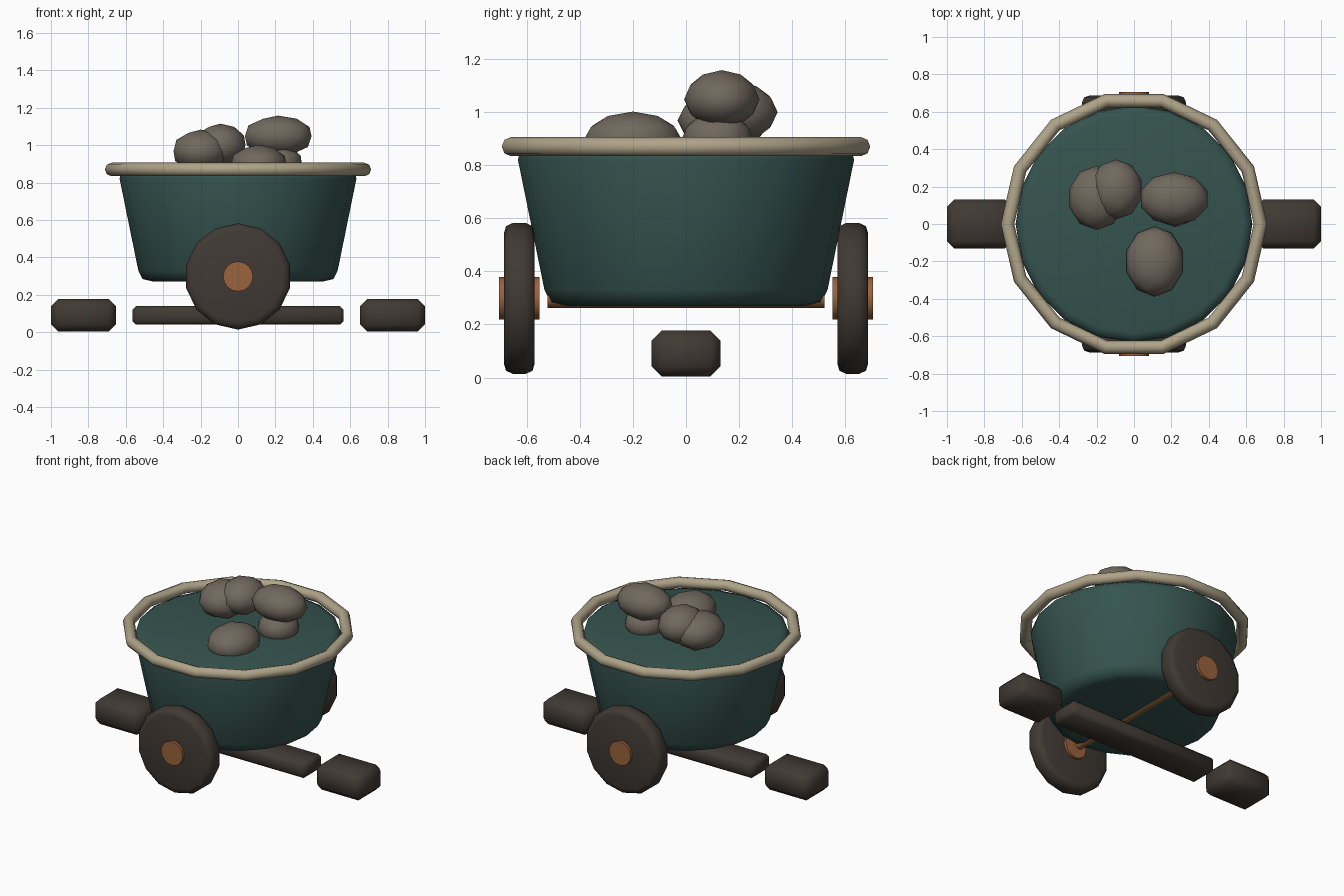
import bpy, bmesh, math
from mathutils import Matrix

if "Cube" in bpy.data.objects:
    bpy.data.objects.remove(bpy.data.objects["Cube"], do_unlink=True)


def material(name, rgb):
    mat = bpy.data.materials.new(name)
    mat.use_nodes = True
    color = (*rgb, 1)
    mat.diffuse_color = color
    mat.node_tree.nodes["Principled BSDF"].inputs["Base Color"].default_value = color
    return mat


teal = material("teal", (0.036, 0.088, 0.078))
cream = material("cream", (0.43, 0.37, 0.25))
stone_grey = material("stone grey", (0.165, 0.14, 0.112))
dark_wood = material("dark wood", (0.052, 0.042, 0.034))
copper = material("copper", (0.32, 0.125, 0.046))


def add_object(name, bm, mat, location=(0, 0, 0)):
    bmesh.ops.recalc_face_normals(bm, faces=bm.faces)
    mesh = bpy.data.meshes.new(name)
    bm.to_mesh(mesh)
    bm.free()
    mesh.materials.append(mat)
    for face in mesh.polygons:
        face.use_smooth = True
    obj = bpy.data.objects.new(name, mesh)
    obj.location = location
    bpy.context.collection.objects.link(obj)
    return obj


def lathe(name, profile, sides, mat, location=(0, 0, 0), along_y=False, closed=False):
    """Rings of (radius, height) round an axis, capped or joined end to end."""
    bm = bmesh.new()
    rings = []
    for radius, height in profile:
        ring = []
        for i in range(sides):
            a = math.tau * i / sides
            u, v = radius * math.cos(a), radius * math.sin(a)
            ring.append(bm.verts.new((v, height, u) if along_y else (u, v, height)))
        rings.append(ring)
    pairs = list(zip(rings, rings[1:]))
    if closed:
        pairs.append((rings[-1], rings[0]))
    else:
        bm.faces.new(rings[0])
        bm.faces.new(rings[-1])
    for low, high in pairs:
        for i in range(sides):
            j = (i + 1) % sides
            bm.faces.new((low[i], low[j], high[j], high[i]))
    return add_object(name, bm, mat, location)


def block(name, size, location, chamfer):
    bm = bmesh.new()
    bmesh.ops.create_cube(bm, size=1, matrix=Matrix.Diagonal((*size, 1)))
    bmesh.ops.bevel(bm, geom=bm.edges[:], offset=chamfer, segments=1,
                    affect='EDGES', clamp_overlap=True)
    return add_object(name, bm, dark_wood, location)


def stone(name, location, radii):
    bm = bmesh.new()
    bmesh.ops.create_icosphere(bm, subdivisions=2, radius=1,
                               matrix=Matrix.Diagonal((*radii, 1)))
    return add_object(name, bm, stone_grey, location)


# Tapered tub with softened edges and a closed top
tub_profile = [(0.45, 0.27), (0.51, 0.284), (0.533, 0.33),
               (0.633, 0.82), (0.625, 0.855), (0.585, 0.868)]
lathe("tub", tub_profile, 20, teal)

# Chunky rim ring
rim_profile = [(0.676 + 0.036 * math.cos(math.tau * k / 8),
                0.87 + 0.036 * math.sin(math.tau * k / 8)) for k in range(8)]
lathe("rim", rim_profile, 14, cream, closed=True)

# Wheels and hubs on both ends of the axle
wheel_profile = [(0.245, -0.058), (0.272, -0.05), (0.284, -0.025),
                 (0.284, 0.025), (0.272, 0.05), (0.245, 0.058)]
for side, label in ((-1, "front"), (1, "back")):
    spot = (0, side * 0.628, 0.298)
    lathe(label + "_wheel", wheel_profile, 14, dark_wood, spot, along_y=True)
    hub = lathe(label + "_hub", [(0.08, -0.077), (0.08, 0.077)], 16, copper, spot, along_y=True)
    hub.data.set_sharp_from_angle(angle=math.radians(40))

axle = lathe("axle", [(0.035, -0.522), (0.035, 0.522)], 12, copper, (0, 0, 0.298), along_y=True)
axle.data.set_sharp_from_angle(angle=math.radians(40))

# Beam under the tub with a separate block beyond each end
block("beam", (1.13, 0.2, 0.1), (0, 0, 0.09), 0.02)
for side, label in ((1, "left"), (-1, "right")):
    block(label + "_block", (0.348, 0.26, 0.172), (side * 0.826, 0, 0.091), 0.038)

# Heap of stones
stone("top_stone", (0.215, 0.135, 1.048), (0.187, 0.142, 0.11))
stone("front_stone", (0.11, -0.2, 0.892), (0.157, 0.187, 0.11))
stone("right_stone", (-0.2, 0.14, 0.968), (0.152, 0.172, 0.115))
stone("back_stone", (-0.095, 0.185, 1.0), (0.142, 0.16, 0.115))
stone("under_stone", (0.22, 0.118, 0.9), (0.128, 0.134, 0.1))
